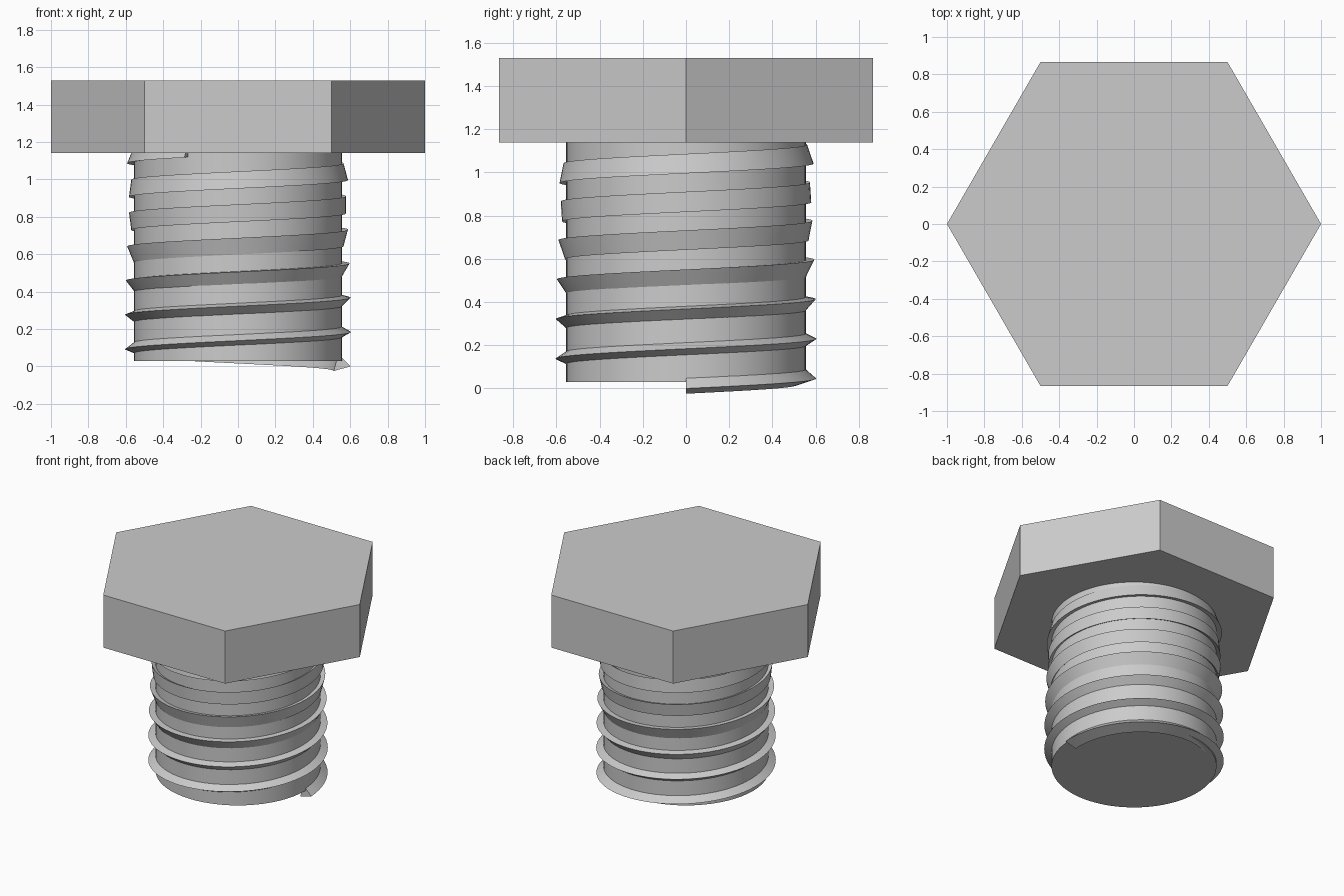
import bpy
import bmesh
from math import cos, sin, pi, radians, tau

SHAFT_RADIUS = 0.555
HEAD_BOTTOM, HEAD_TOP = 1.14, 1.53

if "Cube" in bpy.data.objects:
    bpy.data.objects.remove(bpy.data.objects["Cube"], do_unlink=True)

# Single plain metal grey
steel = bpy.data.materials.new("steel grey")
steel.use_nodes = True
steel.diffuse_color = (0.6, 0.6, 0.6, 1)
steel.node_tree.nodes["Principled BSDF"].inputs["Base Color"].default_value = (0.6, 0.6, 0.6, 1)


def add_object(name, bm, smooth):
    bmesh.ops.recalc_face_normals(bm, faces=bm.faces)
    mesh = bpy.data.meshes.new(name)
    bm.to_mesh(mesh)
    bm.free()
    mesh.materials.append(steel)
    obj = bpy.data.objects.new(name, mesh)
    bpy.context.collection.objects.link(obj)
    if smooth:
        bpy.ops.object.select_all(action="DESELECT")
        obj.select_set(True)
        bpy.context.view_layer.objects.active = obj
        bpy.ops.object.shade_smooth_by_angle(angle=radians(30))
    return obj


def loft(bm, rings):
    """Skin a list of equal closed rings and cap both ends."""
    rings = [[bm.verts.new(p) for p in ring] for ring in rings]
    for low, high in zip(rings, rings[1:]):
        for i in range(len(low)):
            j = (i + 1) % len(low)
            bm.faces.new((low[i], low[j], high[j], high[i]))
    bm.faces.new(rings[0][::-1])
    bm.faces.new(rings[-1])


def prism(name, radius, sides, z_low, z_high, smooth=False):
    bm = bmesh.new()
    loft(bm, [[(radius * cos(tau * i / sides), radius * sin(tau * i / sides), z)
               for i in range(sides)] for z in (z_low, z_high)])
    return add_object(name, bm, smooth)


def thread(name, turns, pitch, z_start, centre_radius, size, steps_per_turn=72):
    """Triangular ridge on a rising helix, its section slowly twisting."""
    bm = bmesh.new()
    steps = round(turns * steps_per_turn)
    rings = []
    for s in range(steps + 1):
        n = turns * s / steps
        around = tau * n
        tilt = radians(15 * (n - 1))
        ring = []
        for corner in range(3):
            a = tilt + corner * tau / 3
            r = centre_radius + size * cos(a)
            ring.append((r * cos(around), r * sin(around),
                         z_start + pitch * n + size * sin(a)))
        rings.append(ring)
    loft(bm, rings)
    return add_object(name, bm, True)


# Hexagonal head with corners on the x axis
prism("hex_head", 1.0, 6, HEAD_BOTTOM, HEAD_TOP)

# Round shaft
prism("shaft", SHAFT_RADIUS, 96, 0.03, HEAD_BOTTOM, smooth=True)

# Helical thread, starting just below the shaft end and running into the head
thread("screw_thread", turns=6.67, pitch=0.17, z_start=0.014,
       centre_radius=0.55, size=0.054)
